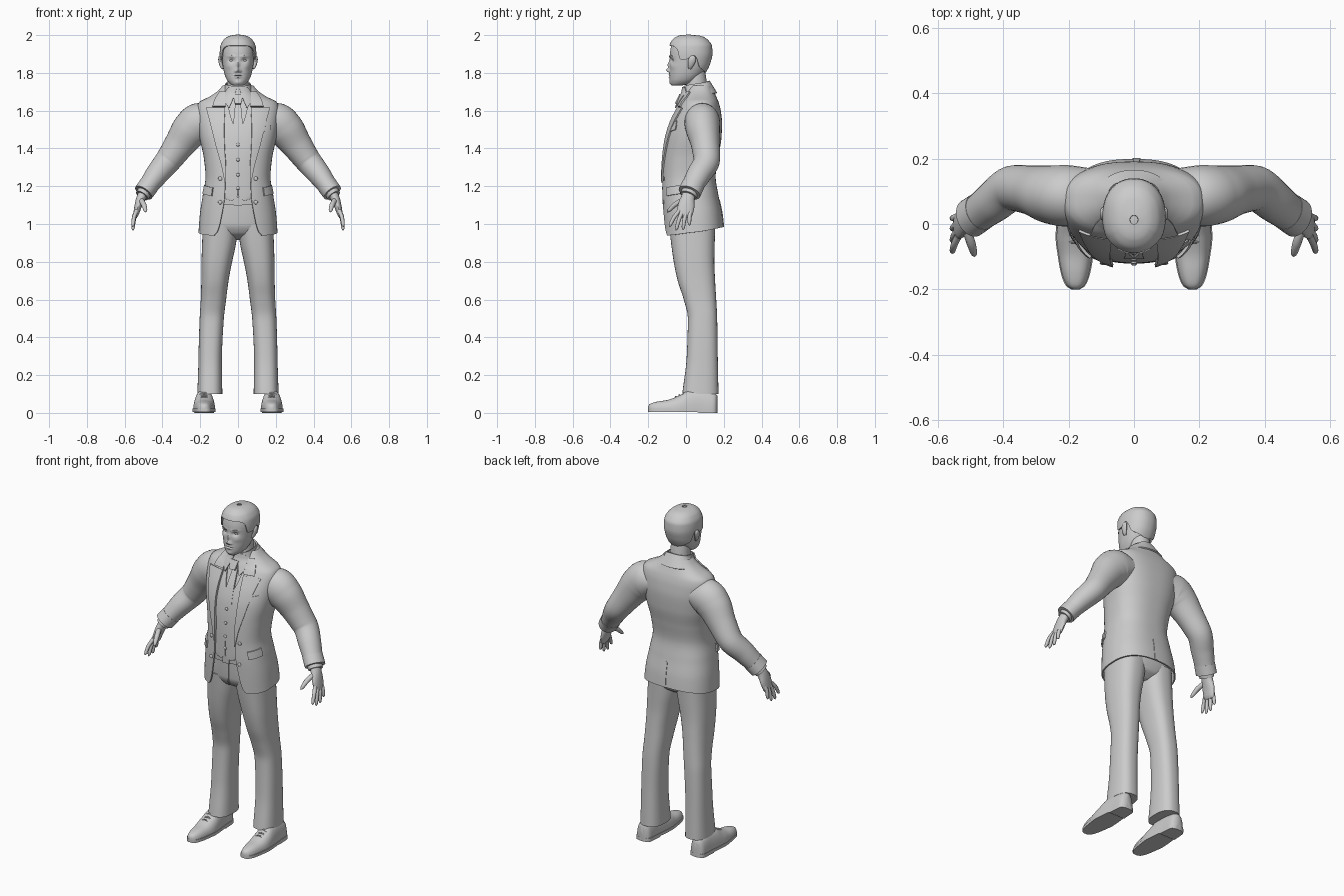
import bpy, bmesh, math
from mathutils import Vector

if "Cube" in bpy.data.objects:
    bpy.data.objects.remove(bpy.data.objects["Cube"], do_unlink=True)

GREY = bpy.data.materials.new("plain_grey")
GREY.use_nodes = True
GREY.diffuse_color = (0.6, 0.6, 0.6, 1)
GREY.node_tree.nodes["Principled BSDF"].inputs["Base Color"].default_value = GREY.diffuse_color
parts = []


def finish(name, bm, thick=0, mirror=False):
    bmesh.ops.recalc_face_normals(bm, faces=bm.faces)
    me = bpy.data.meshes.new(name)
    bm.to_mesh(me)
    bm.free()
    me.materials.append(GREY)
    ob = bpy.data.objects.new(name, me)
    bpy.context.collection.objects.link(ob)
    if thick:
        m = ob.modifiers.new("Thickness", 'SOLIDIFY')
        m.thickness, m.offset = thick, 0
    if mirror:
        ob.modifiers.new("Mirror", 'MIRROR')
    parts.append(ob)


def at(table, t):
    """Smooth monotone interpolation of table rows keyed by their first value."""
    t = min(max(t, table[0][0]), table[-1][0])
    i = next(k for k in range(len(table) - 1) if t <= table[k + 1][0])
    h = table[i + 1][0] - table[i][0]
    s = (t - table[i][0]) / h

    def grad(k, c):
        if k <= 0 or k >= len(table) - 1:
            k = min(max(k, 1), len(table) - 1)
            return (table[k][c] - table[k - 1][c]) / (table[k][0] - table[k - 1][0])
        a = (table[k][c] - table[k - 1][c]) / (table[k][0] - table[k - 1][0])
        b = (table[k + 1][c] - table[k][c]) / (table[k + 1][0] - table[k][0])
        return 0 if a * b <= 0 else 2 * a * b / (a + b)
    out = []
    for c in range(1, len(table[0])):
        p, q = table[i][c], table[i + 1][c]
        out.append(p + (q - p) * s * s * (3 - 2 * s)
                   + h * (grad(i, c) * s * (1 - s) ** 2 - grad(i + 1, c) * s * s * (1 - s)))
    return out


def patch(name, f, nu, nv, wrap=False, cap=False, thick=0, mirror=False):
    bm = bmesh.new()
    cols = nu if wrap else nu + 1
    g = [[bm.verts.new(f(i / nu, j / nv)) for i in range(cols)] for j in range(nv + 1)]
    for j in range(nv):
        for i in range(nu):
            k = (i + 1) % cols
            bm.faces.new((g[j][i], g[j][k], g[j + 1][k], g[j + 1][i]))
    if cap:
        bm.faces.new(g[0])
        bm.faces.new(g[-1])
    finish(name, bm, thick, mirror)


def surf(table, ang, z, off=0, n=2.5):
    """Point on a superellipse body; angle 0 is the front."""
    cx, rx, yf, yb = at(table, z)
    s, c = math.sin(ang), math.cos(ang)
    return Vector((cx + math.copysign(abs(s) ** (2 / n), s) * (rx + off),
                   (yf + yb) / 2 - math.copysign(abs(c) ** (2 / n), c) * ((yb - yf) / 2 + off), z))


def body(name, table, nu=48, nv=40, n=2.5, mirror=False):
    lo, hi = table[0][0], table[-1][0]
    patch(name, lambda u, v: surf(table, u * math.tau, lo + (hi - lo) * v, 0, n), nu, nv, True, True, 0, mirror)


def skin_y(table, x, z, off, side=-1, n=2.5):
    cx, rx, yf, yb = at(table, z)
    k = min(abs(x / (rx + off)), 0.985)
    return (yf + yb) / 2 + side * ((yb - yf) / 2 + off) * (1 - k ** n) ** (1 / n)


def plate(name, rows, table, off, thick=0.006, mirror=False, side=-1, slant=0):
    """Thin panel hugging a body; rows are (z, x start, x end)."""
    lo, hi = rows[0][0], rows[-1][0]

    def f(u, v):
        z = lo + (hi - lo) * v
        a, b = at(rows, z)
        x = a + (b - a) * u
        z += slant * u
        return (x, skin_y(table, x, z, off, side), z)
    patch(name, f, 10, 24, thick=thick, mirror=mirror)


def tube(name, pts, ref=(0, 1, 0), nu=20, nv=24, tip=False, mirror=True):
    """Swept limb; points are (x, y, z, radius along ref, radius across)."""
    rows = [(k, *p) for k, p in enumerate(pts)]
    last = len(pts) - 1

    def f(u, v):
        x, y, z, ra, rb = at(rows, v * last)
        d = Vector(at(rows, v * last + 0.05)[:3]) - Vector(at(rows, v * last - 0.05)[:3])
        side = Vector(ref).cross(d).normalized()
        up = d.cross(side).normalized()
        k = math.sqrt(max(1 - ((v - 0.82) / 0.18) ** 2, 0.004)) if tip and v > 0.82 else 1
        a = u * math.tau
        return Vector((x, y, z)) + k * (up * ra * math.cos(a) + side * rb * math.sin(a))
    patch(name, f, nu, nv, True, True, 0, mirror)


def ball(name, loc, size, mirror=False):
    bm = bmesh.new()
    bmesh.ops.create_uvsphere(bm, u_segments=20, v_segments=12, radius=1)
    for v in bm.verts:
        v.co = Vector(loc) + Vector(a * b for a, b in zip(v.co, size))
    finish(name, bm, 0, mirror)


# Body tables: z, centre x, half width, front y, back y
COAT = [(.93, 0, .207, -.115, .2), (1.05, 0, .198, -.122, .188), (1.15, 0, .183, -.126, .168),
        (1.25, 0, .168, -.125, .153), (1.35, 0, .177, -.12, .166), (1.45, 0, .198, -.106, .183),
        (1.53, 0, .21, -.082, .187), (1.6, 0, .215, -.048, .18), (1.64, 0, .205, -.026, .17),
        (1.67, 0, .15, -.008, .158), (1.7, 0, .106, .006, .145), (1.73, 0, .078, .02, .132)]
NECKLINE = [(1.6, 0, .12, -.062, .15), (1.66, 0, .1, -.033, .13), (1.7, 0, .074, -.016, .121),
            (1.755, 0, .062, -.008, .117)]
HEAD = [(1.732, 0, .024, -.074, -.03), (1.742, 0, .042, -.081, .02), (1.765, 0, .06, -.086, .06),
        (1.8, 0, .073, -.087, .092), (1.85, 0, .082, -.086, .118), (1.9, 0, .086, -.085, .129),
        (1.935, 0, .083, -.08, .127), (1.965, 0, .068, -.066, .108), (1.983, 0, .045, -.042, .08),
        (1.99, 0, .022, -.018, .048), (1.992, 0, .004, .008, .018)]
LEG = [(.1, .149, .066, -.02, .172), (.3, .147, .062, .004, .168), (.5, .139, .064, .01, .165),
       (.6, .13, .067, -.012, .16), (.7, .122, .072, -.044, .154), (.8, .112, .081, -.065, .15),
       (.9, .1, .09, -.079, .152), (1, .092, .094, -.09, .155)]
HIPS = [(.915, 0, .05, .0, .1), (.95, 0, .14, -.07, .145), (1, 0, .182, -.094, .158), (1.16, 0, .165, -.104, .142)]
EDGE = [(.93, .135), (.96, .108), (1.05, .085), (1.15, .07), (1.3, .065), (1.45, .075), (1.6, .07), (1.73, .06)]

# Trousers
body("trouser_legs", LEG, mirror=True)
body("trouser_hips", HIPS)
plate("fly", [(.96, -.003, .003), (1.1, -.012, .012)], HIPS, .002)
plate("belt", [(1.1, -.1, .1), (1.14, -.1, .1)], HIPS, .006)
plate("belt_buckle", [(1.097, -.022, .022), (1.143, -.022, .022)], HIPS, .012)


# Jacket body with an open front and a tilted hem
def coat(u, v):
    hem = .94 + .022 * (1 - math.cos(math.tau * u))
    z = hem + (1.73 - hem) * v
    start = math.asin((at(EDGE, z)[0] / at(COAT, z)[1]) ** 1.25)
    return surf(COAT, start + (math.tau - 2 * start) * u, z)


patch("jacket_body", coat, 80, 64, thick=.008)
plate("jacket_vent", [(.985, -.004, .02), (1.13, -.001, .014)], COAT, .004, side=1)
plate("lapels", [(1.22, .064, .07), (1.3, .064, .085), (1.4, .07, .113), (1.5, .073, .138), (1.615, .068, .168)],
      COAT, .008, .008, True)
plate("collar_fronts", [(1.622, .066, .135), (1.66, .064, .122), (1.7, .06, .096)], COAT, .01, .008, True)
ROLL = [(0, 0, .068, -.002, .122), (.4, 0, .082, -.004, .138), (1, 0, .108, .0, .162)]


def jacket_collar(u, v):
    a = math.radians(42 + 276 * u)
    b = (1 - math.cos(a)) / 2
    p = surf(ROLL, a, v, 0, 2.2)
    p.z = 1.695 + .062 * b - v * (.01 + .055 * b)
    return p


patch("jacket_collar", jacket_collar, 40, 8, thick=.008)
plate("breast_pocket", [(1.485, .118, .172), (1.51, .118, .172)], COAT, .006, .008, slant=.014)
plate("pocket_square", [(1.512, .125, .168), (1.534, .13, .165)], COAT, .005, .006, slant=.012)
patch("pocket_flaps", lambda u, v: surf(COAT, math.radians(42 + 34 * u), 1.148 + .045 * v + .012 * u, .007),
      12, 4, thick=.01, mirror=True)
for z in (1.115, 1.24):
    ball("jacket_buttons", (.094, skin_y(COAT, .094, z, .006), z), (.011, .005, .011), True)

# Waistcoat, shirt and tie
plate("waistcoat", [(1.125, .026, .034), (1.145, .002, .12), (1.455, -.001, .12), (1.56, .036, .12), (1.66, .058, .09)],
      COAT, -.008, .006, True)
plate("shirt_front", [(1.4, -.09, .09), (1.69, -.08, .08)], COAT, -.02)
plate("tie", [(1.42, -.03, .03), (1.55, -.023, .023), (1.65, -.013, .013)], COAT, -.008, .009)
plate("tie_knot", [(1.635, -.015, .015), (1.65, -.02, .02), (1.685, -.026, .026)], NECKLINE, .008, .014)
patch("shirt_collar_band", lambda u, v: surf(NECKLINE, u * math.tau, 1.68 + .05 * v + .013 * (1 - math.cos(u * math.tau)) * v),
      48, 6, wrap=True, thick=.005)
plate("shirt_collar_points", [(1.615, .046, .05), (1.65, .031, .068), (1.69, .016, .068), (1.725, .006, .05)],
      NECKLINE, .006, .006, True)
for z in (1.19, 1.26, 1.34, 1.42):
    ball("waistcoat_button", (0, skin_y(COAT, 0, z, -.003), z), (.009, .005, .009))

# Sleeves and hands
tube("sleeves", [(.13, .085, 1.55, .085, .075), (.205, .086, 1.535, .094, .106), (.25, .09, 1.5, .09, .1),
                 (.31, .103, 1.42, .076, .082), (.367, .11, 1.34, .07, .07), (.43, .068, 1.262, .064, .061),
                 (.475, .034, 1.2, .058, .052), (.498, .02, 1.168, .058, .05)], nu=32, nv=48)
tube("sleeve_cuffs", [(.47, .038, 1.207, .06, .054), (.5, .018, 1.166, .061, .053)], nu=32, nv=4)
tube("shirt_cuffs", [(.48, .03, 1.19, .046, .04), (.508, .012, 1.15, .044, .037)], nu=24, nv=4)
tube("palms", [(.49, .025, 1.18, .034, .027), (.512, .01, 1.14, .036, .025), (.53, 0, 1.09, .044, .019),
               (.54, -.006, 1.05, .04, .014), (.543, -.008, 1.035, .03, .008)])
for name, y, end, z in (("index", -.036, -.088, .985), ("middle", -.016, -.053, .965),
                        ("ring", .005, -.016, .968), ("little", .025, .018, .992)):
    tube(name + "_fingers", [(.537, y, 1.07, .011, .011), (.551, (y + end) / 2 - .003, (1.07 + z) / 2 + .005, .0105, .0105),
                             (.557, end, z, .0085, .0085)], nu=12, nv=16, tip=True)
tube("thumbs", [(.516, -.01, 1.13, .014, .014), (.5, -.055, 1.105, .014, .013), (.487, -.1, 1.062, .009, .009)],
     ref=(1, 0, 0), nu=12, nv=16, tip=True)

# Neck, head and face
body("neck", [(1.64, 0, .062, -.01, .12), (1.74, 0, .055, .0, .111), (1.82, 0, .052, -.01, .1)], 32, 10, 2)
BUMPS = [(0, 1.814, .011, .01, .018), (0, 1.842, .008, .02, .011), (.013, 1.808, .006, .006, .007),
         (.033, 1.866, .016, .011, -.011), (.034, 1.888, .02, .006, .004), (0, 1.79, .018, .004, .006),
         (0, 1.777, .015, .005, .006), (0, 1.784, .02, .002, -.003), (0, 1.748, .018, .01, .005),
         (.048, 1.835, .018, .016, .004)]


def face(u, v):
    p = surf(HEAD, u * math.tau, 1.732 + .26 * v, 0, 2.2)
    if math.cos(u * math.tau) > 0:
        for x, z, sx, sz, amp in BUMPS:
            p.y -= amp * math.exp(-((abs(p.x) - x) / sx) ** 2 - ((p.z - z) / sz) ** 2)
    return p


patch("head", face, 128, 100, True, True)
ball("eyes", (.033, skin_y(HEAD, .033, 1.866, -.015, n=2.2), 1.866), (.014, .01, .007), True)
patch("eyebrows", lambda u, v: (.016 + .036 * u, skin_y(HEAD, .016 + .036 * u, 1.886, .004, n=2.2),
                                1.882 + .006 * v + .006 * math.sin(2.4 * u)), 10, 3, thick=.004, mirror=True)
tube("ears", [(.08, .02, 1.822, .008, .006), (.088, .024, 1.838, .014, .009), (.094, .03, 1.862, .02, .01),
              (.096, .034, 1.88, .017, .008), (.092, .034, 1.892, .006, .004)], nu=16, nv=16)

# Hair cap, trimmed along the hairline
HAIRLINE = [(0, 1.944), (35, 1.942), (55, 1.925), (66, 1.872), (82, 1.872), (98, 1.893), (122, 1.83), (180, 1.795)]


def hair(u, v):
    low = at(HAIRLINE, abs(math.degrees((u * math.tau + math.pi) % math.tau - math.pi)))[0]
    p = surf(HEAD, u * math.tau, low + (1.992 - low) * v, .008, 2.2)
    p.z += .007 * v
    return p


patch("hair", hair, 96, 40, True, False, .006)

# Shoes: y, half width, top height
SHOE = [(-.2, .01, .036), (-.19, .026, .048), (-.15, .042, .06), (-.1, .051, .068), (-.04, .058, .09),
        (.02, .054, .12), (.08, .048, .125), (.14, .044, .11), (.16, .034, .1), (.166, .012, .09)]


def shoe(u, v):
    y = -.2 + .366 * v
    w, top = at(SHOE, y)
    c, s = math.cos(u * math.tau), math.sin(u * math.tau)
    return (.179 + w * math.copysign(abs(c) ** .75, c), y, .016 + (top - .016) * max(s, 0) ** .9)


def sole(u, v):
    y = -.2 + .366 * v
    w = at(SHOE, y)[0] + .003
    c, s = math.cos(u * math.tau), math.sin(u * math.tau)
    low = 0 if y > .06 else .005
    return (.179 + w * max(-1, min(1, 1.4 * c)), y, low if s < 0 else .022)


patch("shoe_uppers", shoe, 40, 48, True, True, 0, True)
patch("shoe_soles", sole, 24, 48, True, True, 0, True)
for y in (-.055, -.035, -.015):
    z = at(SHOE, y)[1]
    tube("laces", [(.156, y, z - .008, .004, .004), (.179, y, z + .003, .004, .004), (.202, y, z - .008, .004, .004)],
         nu=8, nv=8)

# Apply modifiers and shade
bpy.ops.object.select_all(action='DESELECT')
for ob in parts:
    ob.select_set(True)
bpy.context.view_layer.objects.active = parts[0]
bpy.ops.object.convert(target='MESH')
bpy.ops.object.shade_smooth_by_angle(angle=math.radians(40))
